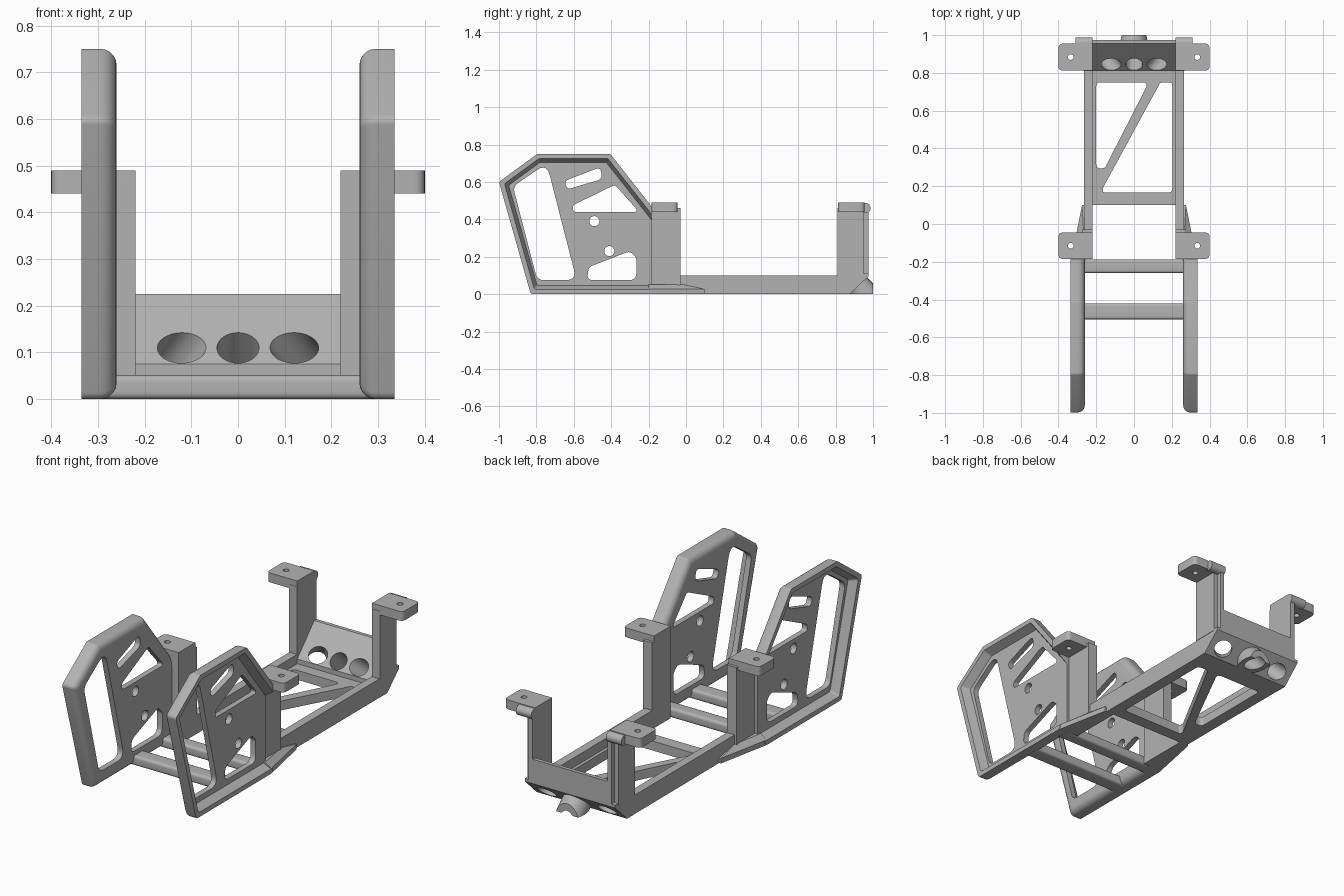
import bpy, bmesh, math
from mathutils import Vector

cube = bpy.data.objects.get("Cube")
if cube:
    bpy.data.objects.remove(cube, do_unlink=True)

grey = bpy.data.materials.new("plain grey")
grey.use_nodes = True
grey.diffuse_color = (0.45, 0.45, 0.45, 1)
grey.node_tree.nodes["Principled BSDF"].inputs["Base Color"].default_value = (0.45, 0.45, 0.45, 1)


# ---------- helpers ----------
def rounded(pts, r, n=5):
    """Polygon with its corners replaced by small arcs."""
    out = []
    for i, p in enumerate(pts):
        p, a, b = Vector(p), Vector(pts[i - 1]), Vector(pts[(i + 1) % len(pts)])
        u, v = a - p, b - p
        t = min(r / math.tan(u.angle(v) / 2), 0.48 * u.length, 0.48 * v.length)
        s, e = p + u.normalized() * t, p + v.normalized() * t
        for k in range(n + 1):
            f = k / n
            out.append(s * (1 - f) ** 2 + p * 2 * f * (1 - f) + e * f ** 2)
    return out


def inset(pts, d, fixed):
    """Move every edge of a clockwise convex polygon inwards, except one."""
    pts = [Vector(p) for p in pts]
    lines = []
    for i, p in enumerate(pts):
        u = (pts[(i + 1) % len(pts)] - p).normalized()
        lines.append((p + Vector((u.y, -u.x)) * (0 if i == fixed else d), u))
    out = []
    for i in range(len(pts)):
        (p, u), (q, v) = lines[i - 1], lines[i]
        out.append(p + u * ((q - p).cross(v) / u.cross(v)))
    return out


def loft(name, rings):
    bm = bmesh.new()
    loops = [[bm.verts.new(p) for p in ring] for ring in rings]
    n = len(loops[0])
    for a, b in zip(loops, loops[1:]):
        for i in range(n):
            j = (i + 1) % n
            bm.faces.new((a[i], a[j], b[j], b[i]))
    bm.faces.new(loops[0])
    bm.faces.new(loops[-1])
    bmesh.ops.recalc_face_normals(bm, faces=bm.faces)
    me = bpy.data.meshes.new(name)
    bm.to_mesh(me)
    bm.free()
    me.materials.append(grey)
    ob = bpy.data.objects.new(name, me)
    bpy.context.collection.objects.link(ob)
    return ob


def at_x(pts, x):
    return [(x, p[0], p[1]) for p in pts]


def at_z(pts, z):
    return [(p[0], p[1], z) for p in pts]


def prism_x(name, pts, a, b):
    return loft(name, [at_x(pts, a), at_x(pts, b)])


def prism_z(name, pts, a, b):
    return loft(name, [at_z(pts, a), at_z(pts, b)])


def box(name, x, y, z):
    return prism_z(name, [(x[0], y[0]), (x[1], y[0]), (x[1], y[1]), (x[0], y[1])], *z)


def rod(name, centre, axis, r, back, front, n=32):
    c, w = Vector(centre), Vector(axis).normalized()
    u = w.orthogonal().normalized()
    v = w.cross(u)
    ring = [u * r * math.cos(i * math.tau / n) + v * r * math.sin(i * math.tau / n) for i in range(n)]
    return loft(name, [[c + w * t + p for p in ring] for t in (back, front)])


def apply(ob, kind, **settings):
    m = ob.modifiers.new(kind, kind)
    for key, value in settings.items():
        setattr(m, key, value)
    bpy.context.view_layer.objects.active = ob
    bpy.ops.object.modifier_apply(modifier=m.name)


def cut(ob, cutters, keep=False, operation="DIFFERENCE"):
    for c in cutters:
        apply(ob, "BOOLEAN", object=c, operation=operation, solver="EXACT")
    if not keep:
        for c in cutters:
            bpy.data.objects.remove(c, do_unlink=True)


def both_sides(ob):
    apply(ob, "MIRROR", use_mirror_merge=False)


# ---------- side panels: rounded inner edge, chamfered lip outside ----------
top = [(-0.83, 0), (-1, 0.6), (-0.795, 0.75), (-0.405, 0.75)]
outline = top + [(-0.185, 0.47), (-0.185, 0)]
longer = top + [(-0.1, 0.362), (-0.1, 0)]
R = 0.035
rings = []
for k in range(6):
    t = k / 5 * math.pi / 2
    rings.append(at_x(rounded(inset(outline, R * (1 - math.sin(t)), 4), 0.02),
                      0.26 + R * (1 - math.cos(t))))
rings.append(at_x(rounded(outline, 0.02), 0.335))
panel = loft("side_panel", rings)
pocket = loft("pocket", [at_x(rounded(inset(longer, d, 4), 0.015), x)
                         for d, x in ((0.045, 0.29), (0.021, 0.345))])
openings = [
    ([(-0.925, 0.575), (-0.745, 0.70), (-0.585, 0.075), (-0.795, 0.075)], 0.045),
    ([(-0.65, 0.605), (-0.455, 0.68), (-0.45, 0.615), (-0.635, 0.56)], 0.028),
    ([(-0.605, 0.44), (-0.605, 0.475), (-0.38, 0.585), (-0.265, 0.455), (-0.265, 0.44)], 0.02),
    ([(-0.53, 0.075), (-0.52, 0.145), (-0.3, 0.23), (-0.265, 0.195), (-0.265, 0.075)], 0.04),
]
cutters = [pocket] + [prism_x("opening", rounded(p, r), 0.2, 0.4) for p, r in openings]
cutters += [rod("screw_hole", (0.28, y, z), (1, 0, 0), 0.027, -0.1, 0.1)
            for y, z in ((-0.49, 0.39), (-0.41, 0.23))]
cut(panel, cutters)
both_sides(panel)

# Bottom lip running back and fading into the rail
foot = [(0.255, -0.2), (0.335, -0.2), (0.275, 0.1), (0.255, 0.1)]
shelf = [(0.255, -0.2), (0.3, -0.2), (0.268, -0.02), (0.255, -0.02)]
both_sides(loft("lip_end", [at_z(foot, 0), at_z(foot, 0.027), at_z(shelf, 0.052)]))

# ---------- rails, posts and mounting tabs ----------
both_sides(box("rail", (0.22, 0.265), (-0.185, 0.82), (0, 0.1)))
both_sides(box("front_post", (0.22, 0.275), (-0.185, -0.03), (0, 0.46)))
both_sides(box("rear_post", (0.22, 0.268), (0.81, 0.95), (0.1, 0.46)))
both_sides(box("rear_post_flange", (0.22, 0.245), (0.94, 0.975), (0.1, 0.46)))
both_sides(rod("rear_knob", (0.22, 0.96, 0.46), (1, 0, 0), 0.027, 0, 0.09))

for name, y0, y1 in (("front_tab", -0.185, -0.045), ("rear_tab", 0.812, 0.955)):
    plan = rounded([(0.3, y0), (0.4, y0), (0.4, y1), (0.3, y1)], 0.025)
    plan = [p for p in plan if p.x > 0.34]
    tab = prism_z(name, [(0.22, y0)] + plan + [(0.22, y1)], 0.44, 0.49)
    cut(tab, [rod("tab_hole", (0.335, (y0 + y1) / 2, 0.46), (0, 0, 1), 0.015, -0.1, 0.1, 20)])
    both_sides(tab)

# ---------- floor: braced plate and two cross bars ----------
floor = box("braced_floor", (-0.23, 0.23), (0.1, 0.82), (0, 0.05))
windows = [[(-0.2, 0.75), (0.078, 0.75), (-0.155, 0.295), (-0.2, 0.295)],
           [(0.14, 0.75), (0.203, 0.75), (0.203, 0.167), (-0.165, 0.167), (-0.165, 0.19)]]
cut(floor, [prism_z("window", rounded(w, 0.02), -0.1, 0.2) for w in windows])

for name, y0, y1 in (("front_bar", -0.505, -0.42), ("middle_bar", -0.26, -0.187)):
    section = rounded([(y0, 0), (y1, 0), (y1, 0.052), (y0, 0.052)], 0.016)
    prism_x(name, section, -0.29, 0.29)

# ---------- sloped rear wall with three angled ports ----------
wall = prism_x("rear_wall", [(0.812, 0), (0.875, 0), (0.975, 0.095), (0.975, 0.225),
                             (0.955, 0.225), (0.812, 0.075)], -0.222, 0.222)
corner = prism_x("rear_corner", [(0.81, 0), (0.875, 0), (0.975, 0.095), (0.975, 0.11),
                                 (0.81, 0.11)], 0.22, 0.266)
both_sides(corner)
ports = [rod("port", (0.122 * s, 0.847, 0.108), (0.82 * s, 1, -1), 0.045, -0.3, 0.4)
         for s in (-1, 0, 1)]

# Spout around the middle port, trimmed flush with the back and the base
spout = rod("spout", (0, 0.847, 0.108), (0, 1, -1), 0.072, 0.08, 0.3)
cut(spout, [box("trim", (-0.2, 0.2), (0.8, 1.0), (0, 0.3))], operation="INTERSECT")
cut(spout, ports, keep=True)
cut(wall, ports, keep=True)
cut(corner, ports)

# ---------- shading ----------
for ob in bpy.context.scene.objects:
    if ob.type == "MESH" and ob.data.materials and ob.data.materials[0] == grey:
        bpy.ops.object.select_all(action="DESELECT")
        ob.select_set(True)
        bpy.context.view_layer.objects.active = ob
        bpy.ops.object.shade_smooth_by_angle(angle=math.radians(30))
